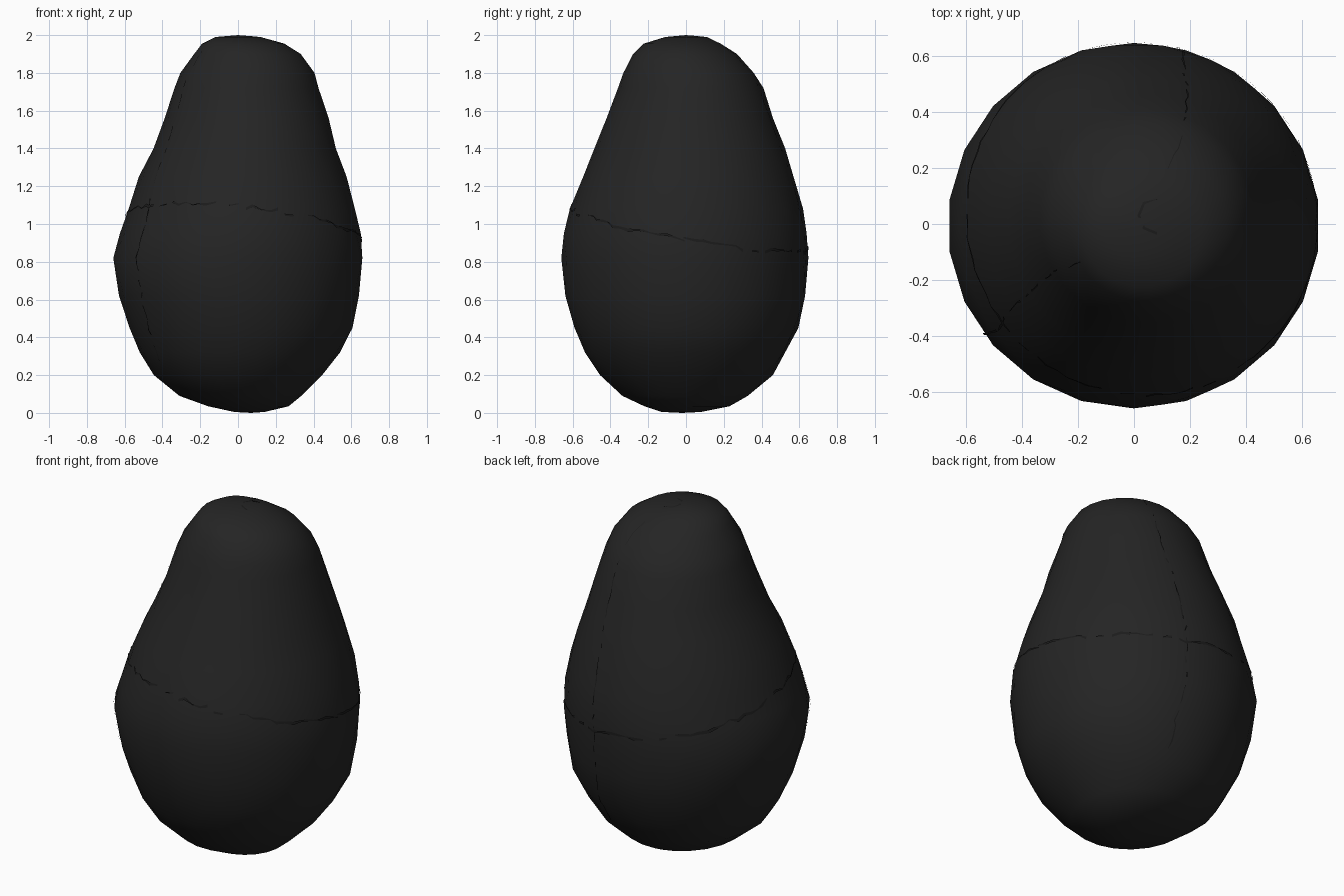
import bpy, bmesh, math, random

if "Cube" in bpy.data.objects:
    bpy.data.objects.remove(bpy.data.objects["Cube"])

random.seed(4)
TAU = math.tau
SIDES = 22


def material(name, v):
    m = bpy.data.materials.new(name)
    m.diffuse_color = (v, v, v, 1)
    m.use_nodes = True
    m.node_tree.nodes["Principled BSDF"].inputs["Base Color"].default_value = m.diffuse_color
    return m


skin = material("charcoal skin", 0.018)
dark = material("dark seam", 0.011)

# Silhouette: z, x min, x max, y min, y max
RINGS = [
    (0.005, -0.02, 0.14, -0.13, 0.08), (0.035, -0.16, 0.27, -0.22, 0.23),
    (0.09, -0.31, 0.335, -0.34, 0.33), (0.20, -0.45, 0.45, -0.455, 0.46),
    (0.32, -0.52, 0.54, -0.54, 0.53), (0.45, -0.58, 0.612, -0.59, 0.595),
    (0.62, -0.63, 0.64, -0.645, 0.637), (0.82, -0.667, 0.665, -0.66, 0.648),
    (0.95, -0.625, 0.65, -0.653, 0.645), (1.08, -0.585, 0.625, -0.615, 0.62),
    (1.25, -0.525, 0.575, -0.55, 0.575), (1.40, -0.452, 0.523, -0.485, 0.525),
    (1.56, -0.388, 0.48, -0.425, 0.465), (1.72, -0.34, 0.43, -0.36, 0.41),
    (1.80, -0.305, 0.405, -0.335, 0.362), (1.90, -0.235, 0.335, -0.28, 0.27),
    (1.955, -0.19, 0.245, -0.225, 0.185), (1.99, -0.12, 0.12, -0.11, 0.11),
]


def surface(a, z, grow=0.0):
    """Point on the body at angle a and height z."""
    z = min(max(z, RINGS[0][0]), RINGS[-1][0])
    for lo, hi in zip(RINGS, RINGS[1:]):
        if z <= hi[0]:
            break
    t = (z - lo[0]) / (hi[0] - lo[0])
    _, x0, x1, y0, y1 = (p + (q - p) * t for p, q in zip(lo, hi))
    return ((x0 + x1) / 2 + ((x1 - x0) / 2 + grow) * math.cos(a),
            (y0 + y1) / 2 + ((y1 - y0) / 2 + grow) * math.sin(a), z)


def finish(name, bm, mat):
    bmesh.ops.recalc_face_normals(bm, faces=bm.faces)
    me = bpy.data.meshes.new(name)
    bm.to_mesh(me)
    bm.free()
    me.materials.append(mat)
    for p in me.polygons:
        p.use_smooth = True
    ob = bpy.data.objects.new(name, me)
    bpy.context.collection.objects.link(ob)
    return ob


# Lofted egg-shaped body, closed at both ends
bm = bmesh.new()
rows = [[bm.verts.new(surface(TAU * (i + 0.5 * (k % 2)) / SIDES, r[0]))
         for i in range(SIDES)] for k, r in enumerate(RINGS)]
for k, (lo, hi) in enumerate(zip(rows, rows[1:])):
    for i in range(SIDES):
        j = (i + 1) % SIDES
        if k % 2 == 0:
            bm.faces.new((lo[i], lo[j], hi[i]))
            bm.faces.new((lo[j], hi[j], hi[i]))
        else:
            bm.faces.new((lo[i], lo[j], hi[j]))
            bm.faces.new((lo[i], hi[j], hi[i]))
for row, tip in ((rows[0], (0.07, -0.02, 0)), (rows[-1], (0.0, 0.0, 2.0))):
    v = bm.verts.new(tip)
    for i in range(SIDES):
        bm.faces.new((row[i], row[(i + 1) % SIDES], v))
finish("body", bm, skin)


def seam(name, path, across):
    """Thin jagged strip with gaps, lying on the body along (angle, z) points."""
    bm = bmesh.new()
    prev = None
    for (a, z) in path:
        a += random.uniform(-0.015, 0.015)
        z += random.uniform(-0.012, 0.012)
        w = random.uniform(0.002, 0.009)
        da, dz = (w, 0) if across else (0, w)
        cur = [bm.verts.new(surface(a + s * da, z + s * dz, 0.003)) for s in (-1, 1)]
        if prev and random.random() < 0.75:
            bm.faces.new((prev[0], prev[1], cur[1], cur[0]))
        prev = cur
    finish(name, bm, dark)


# Two upright seams and one around the waist
N = 44
for name, ang in (("left_seam", 3.72), ("back_seam", 1.27)):
    seam(name, [(ang + 0.06 * math.sin(5 * i / N), 0.25 + 1.7 * i / N)
                for i in range(N + 1)], True)
seam("waist_seam", [(TAU * i / 90, 0.98 + 0.13 * math.cos(TAU * i / 90 - 4.2))
                    for i in range(91)], False)

# Small stem scar on the crown
bm = bmesh.new()
inner, outer = [], []
for i in range(8):
    a = TAU * i / 8
    for ring, r in ((inner, 0.058), (outer, 0.068)):
        x, y = 0.08 + r * math.cos(a), 0.03 + r * math.sin(a)
        ring.append(bm.verts.new((x, y, 2.0 - 0.075 * math.hypot(x, y) - (0.02 if math.hypot(x, y) > 0.12 else 0))))
for i in range(8):
    j = (i + 1) % 8
    bm.faces.new((inner[i], inner[j], outer[j], outer[i]))
finish("stem_scar", bm, dark)
